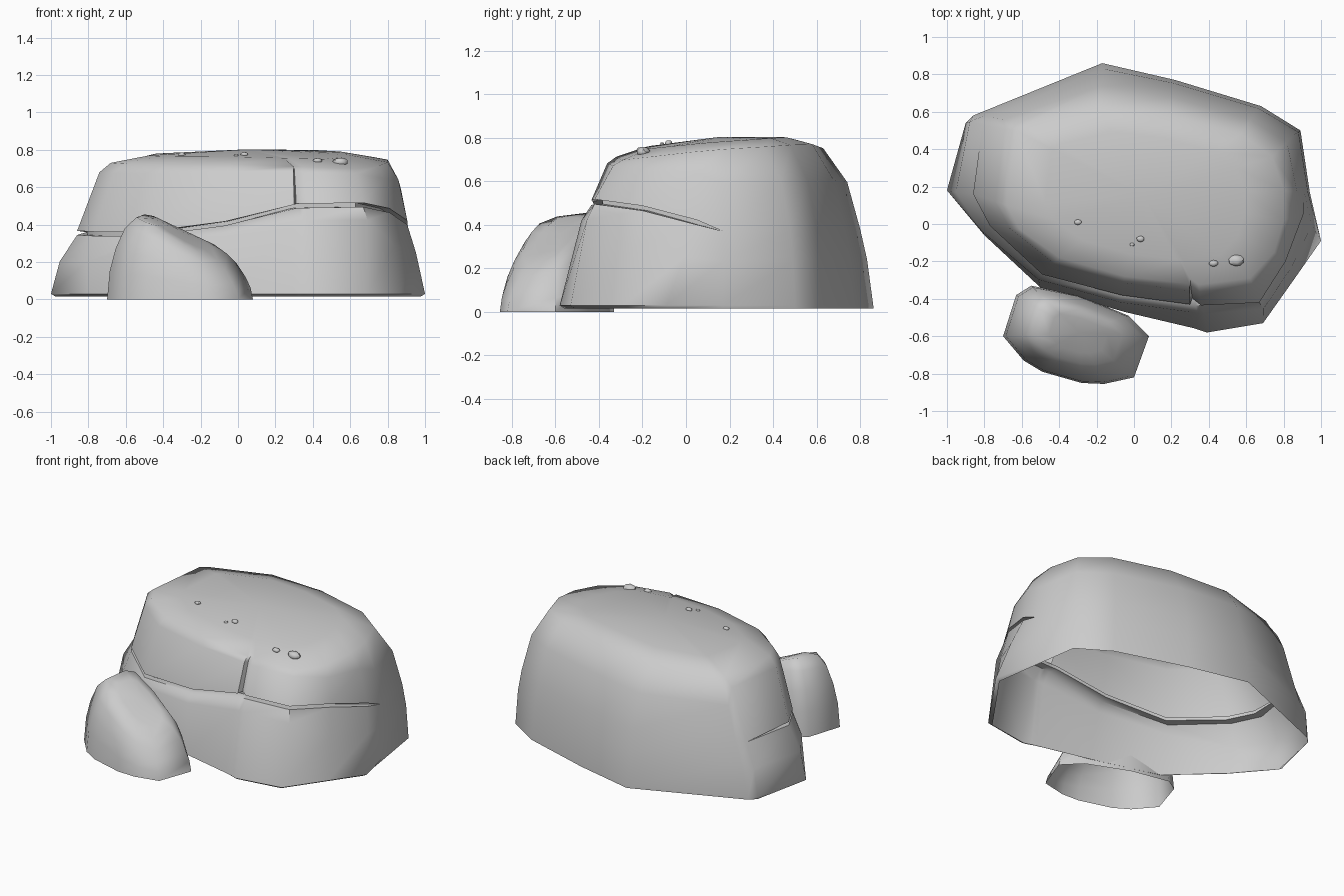
import bpy, bmesh, math, random
from mathutils import Vector

if "Cube" in bpy.data.objects:
    bpy.data.objects.remove(bpy.data.objects["Cube"])

random.seed(4)


def loft(name, rings, cap, angle=32):
    """Skin a stack of closed rings, fan the top shut, leave the bottom open."""
    bm = bmesh.new()
    rows = [[bm.verts.new(p) for p in r] for r in rings]
    n = len(rows[0])
    for a, b in zip(rows, rows[1:]):
        for i in range(n):
            j = (i + 1) % n
            bm.faces.new((a[i], a[j], b[j], b[i]))
    c = bm.verts.new(cap)
    for i in range(n):
        bm.faces.new((rows[-1][i], rows[-1][(i + 1) % n], c))
    bmesh.ops.remove_doubles(bm, verts=bm.verts[:], dist=0.0005)
    me = bpy.data.meshes.new(name)
    bm.to_mesh(me)
    bm.free()
    ob = bpy.data.objects.new(name, me)
    bpy.context.collection.objects.link(ob)
    smooth(ob, angle)
    return ob


def smooth(ob, angle):
    bpy.ops.object.select_all(action='DESELECT')
    ob.select_set(True)
    bpy.context.view_layer.objects.active = ob
    bpy.ops.object.shade_smooth_by_angle(angle=math.radians(angle))


def toward(p, c, d):
    """Move p horizontally toward c by distance d."""
    v = Vector((c[0] - p[0], c[1] - p[1], 0))
    return Vector(p) + v.normalized() * d


def top_z(x, y):
    k = 0.2 if y < 0.32 else 0.4
    return 0.81 - 0.095 * (x - 0.1) ** 2 - k * (y - 0.32) ** 2


# Main boulder columns: foot x,y / crack x,y,z / top rim x,y
cols = [
    (-1.0, .18, -.86, .16, .345, -.68, .10),
    (-.80, -.06, -.77, -.01, .34, -.61, -.03),
    (-.50, -.34, -.49, -.27, .34, -.40, -.18),
    (-.05, -.47, -.07, -.38, .395, -.05, -.28),
    (.29, -.55, .30, -.43, .485, .295, -.32),
    (.33, -.56, .33, -.435, .49, .32, -.325),
    (.39, -.58, .36, -.435, .49, .345, -.325),
    (.69, -.53, .67, -.42, .495, .62, -.29),
    (.86, -.29, .81, -.20, .465, .75, -.15),
    (1.0, -.09, .905, .05, .40, .80, .02),
    (.94, .17, .91, .17, .37, .80, .18),
    (.89, .50, .86, .48, .37, .74, .36),
    (.68, .63, .65, .60, .38, .57, .48),
    (.22, .77, .20, .73, .38, .20, .58),
    (-.17, .86, -.17, .80, .38, -.19, .63),
    (-.86, .58, -.76, .57, .37, -.58, .53),
    (-.90, .54, -.81, .53, .36, -.63, .50),
]
mid = (0.05, 0.15)
rings = [[] for _ in range(10)]
for i, (bx, by, cx, cy, cz, tx, ty) in enumerate(cols):
    cracked = i < 10
    notch = i == 5
    foot = Vector((bx, by, .03))
    low = Vector((cx, cy, cz))
    gap = 0.022 if cracked else 0
    depth = 0.055 if cracked else 0
    up = low + Vector((0, 0, gap))
    rim = Vector((tx, ty, top_z(tx, ty) - .012))
    # steep shoulder at front and left, softer one at the back
    sh, sv = (.35, .58) if 10 <= i <= 15 else (.45, .7) if i in (8, 9) else (.66, .86)
    shoulder = Vector((cx + (tx - cx) * sh, cy + (ty - cy) * sh,
                       up.z + (rim.z - up.z) * sv))
    # bulge of the lower tier, chamfered under the crack at the front
    t, out = (.55, .03) if i in (0, 1, 16) else (.85, .026) if i < 8 else (.6, .008)
    waist = toward(foot.lerp(low, t), mid, -out)
    inner_low = toward(low, mid, depth)
    inner_up = toward(up, mid, depth)
    # vertical split in the upper block
    if notch:
        up = toward(up, mid, .043)
        shoulder = toward(shoulder, mid, .045)
        rim = toward(rim, mid, .04)
    ix, iy = mid[0] + (tx - mid[0]) * .72, mid[1] + (ty - mid[1]) * .72
    lip = toward((bx, by, .015), mid, .025 if cracked else 0)
    pts = (lip, foot, waist, low, inner_low, inner_up, up, shoulder, rim,
           Vector((ix, iy, top_z(ix, iy))))
    for r, p in zip(rings, pts):
        r.append(p)
loft("main_boulder", rings, (mid[0], mid[1], .803), 55)

# Small boulder leaning at the front
foot2 = [(-.70, -.60), (-.59, -.73), (-.49, -.79), (-.28, -.85), (-.16, -.855),
         (0, -.82), (.08, -.60), (-.03, -.49), (-.30, -.38), (-.55, -.33),
         (-.63, -.38)]
c2 = (-.29, -.58)


def small_z(x, y):
    return min(.455, .455 - .47 * (x + .47)) + .4 * min(0, y + .55)


rings = []
for scale, hf in ((1, 0), (.965, .35), (.89, .62), (.77, .87), (.62, 1), (.4, 1)):
    ring = []
    for x, y in foot2:
        px, py = c2[0] + (x - c2[0]) * scale, c2[1] + (y - c2[1]) * scale
        ring.append((px, py, hf * small_z(px, py)))
    rings.append(ring)
loft("small_boulder", rings, (c2[0], c2[1], small_z(*c2)), 60)

# Pebbles resting on the top
for k, (x, y, r) in enumerate(((-.30, .01, .02), (-.01, -.11, .013),
                               (.035, -.08, .022), (.425, -.21, .024),
                               (.545, -.195, .042))):
    bpy.ops.mesh.primitive_ico_sphere_add(subdivisions=2, radius=r,
                                          location=(x, y, top_z(x, y) - r * .1))
    ob = bpy.context.object
    ob.name = f"pebble_{k + 1}"
    for v in ob.data.vertices:
        v.co *= random.uniform(.92, 1.06)
        v.co.y *= .75
        v.co.z *= .6
    smooth(ob, 40)
